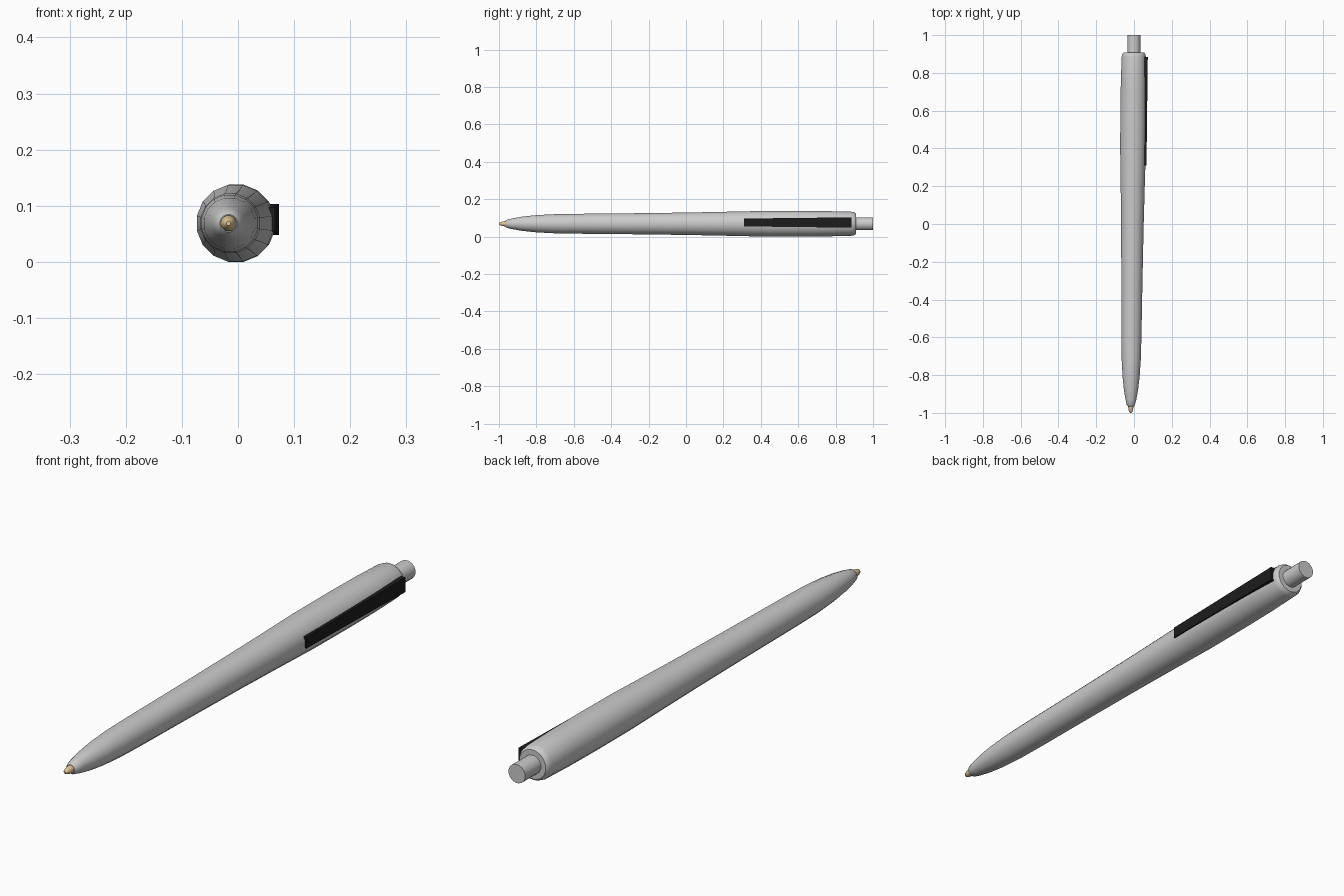
import bpy, bmesh, math

if "Cube" in bpy.data.objects:
    bpy.data.objects.remove(bpy.data.objects["Cube"])

SIDES = 16
AXIS_Z = 0.0688


def axis_x(y):
    # the pen lies very slightly turned
    return -0.0085 + 0.0085 * y


def material(name, rgb):
    m = bpy.data.materials.new(name)
    m.diffuse_color = (*rgb, 1)
    m.use_nodes = True
    m.node_tree.nodes["Principled BSDF"].inputs["Base Color"].default_value = m.diffuse_color
    return m


def finish(name, bm, mat=None, smooth=None):
    bmesh.ops.recalc_face_normals(bm, faces=bm.faces)
    mesh = bpy.data.meshes.new(name)
    bm.to_mesh(mesh)
    bm.free()
    ob = bpy.data.objects.new(name, mesh)
    bpy.context.collection.objects.link(ob)
    if mat:
        mesh.materials.append(mat)
    if smooth:
        bpy.ops.object.select_all(action='DESELECT')
        ob.select_set(True)
        bpy.context.view_layer.objects.active = ob
        bpy.ops.object.shade_smooth_by_angle(angle=math.radians(smooth))
    return ob


def lathe(name, profile, mat=None, smooth=40):
    """Closed turned part along y from (y, radius) pairs."""
    bm = bmesh.new()
    rings = []
    for y, r in profile:
        ring = []
        for i in range(SIDES):
            a = (i + 0.5) * 2 * math.pi / SIDES
            ring.append(bm.verts.new((axis_x(y) + r * math.cos(a), y,
                                      AXIS_Z + r * math.sin(a))))
        rings.append(ring)
    for a, b in zip(rings, rings[1:]):
        for i in range(SIDES):
            j = (i + 1) % SIDES
            bm.faces.new((a[i], a[j], b[j], b[i]))
    bm.faces.new(rings[0])
    bm.faces.new(rings[-1])
    return finish(name, bm, mat, smooth)


# Barrel
lathe("barrel", [
    (-0.965, 0.016), (-0.958, 0.022), (-0.93, 0.029), (-0.88, 0.038),
    (-0.81, 0.046), (-0.72, 0.0515), (-0.6, 0.054), (-0.3, 0.057),
    (0.0, 0.061), (0.2, 0.065), (0.4, 0.0695), (0.6, 0.0701),
    (0.75, 0.069), (0.885, 0.0655), (0.9, 0.062), (0.908, 0.055)])

# Writing tip
brass = material("brass", (0.75, 0.55, 0.3))
lathe("writing_tip", [(-1.0, 0.004), (-0.995, 0.008), (-0.985, 0.0115),
                      (-0.97, 0.0143), (-0.95, 0.0145)], brass)

# Push button
lathe("push_button", [(0.89, 0.035), (1.0, 0.035)])

# Pocket clip: a tapered plate set into the barrel
black = material("black", (0.012, 0.012, 0.012))
bm = bmesh.new()
bmesh.ops.create_cube(bm, size=1)
for v in bm.verts:
    rear = v.co.y > 0
    outer = v.co.x > 0
    half = 0.0275 if rear else 0.021
    v.co.z = 0.0755 + math.copysign(half, v.co.z)
    v.co.y = 0.885 if rear else 0.31
    v.co.x = (0.073 if rear else 0.066) if outer else 0.045
finish("pocket_clip", bm, black)
